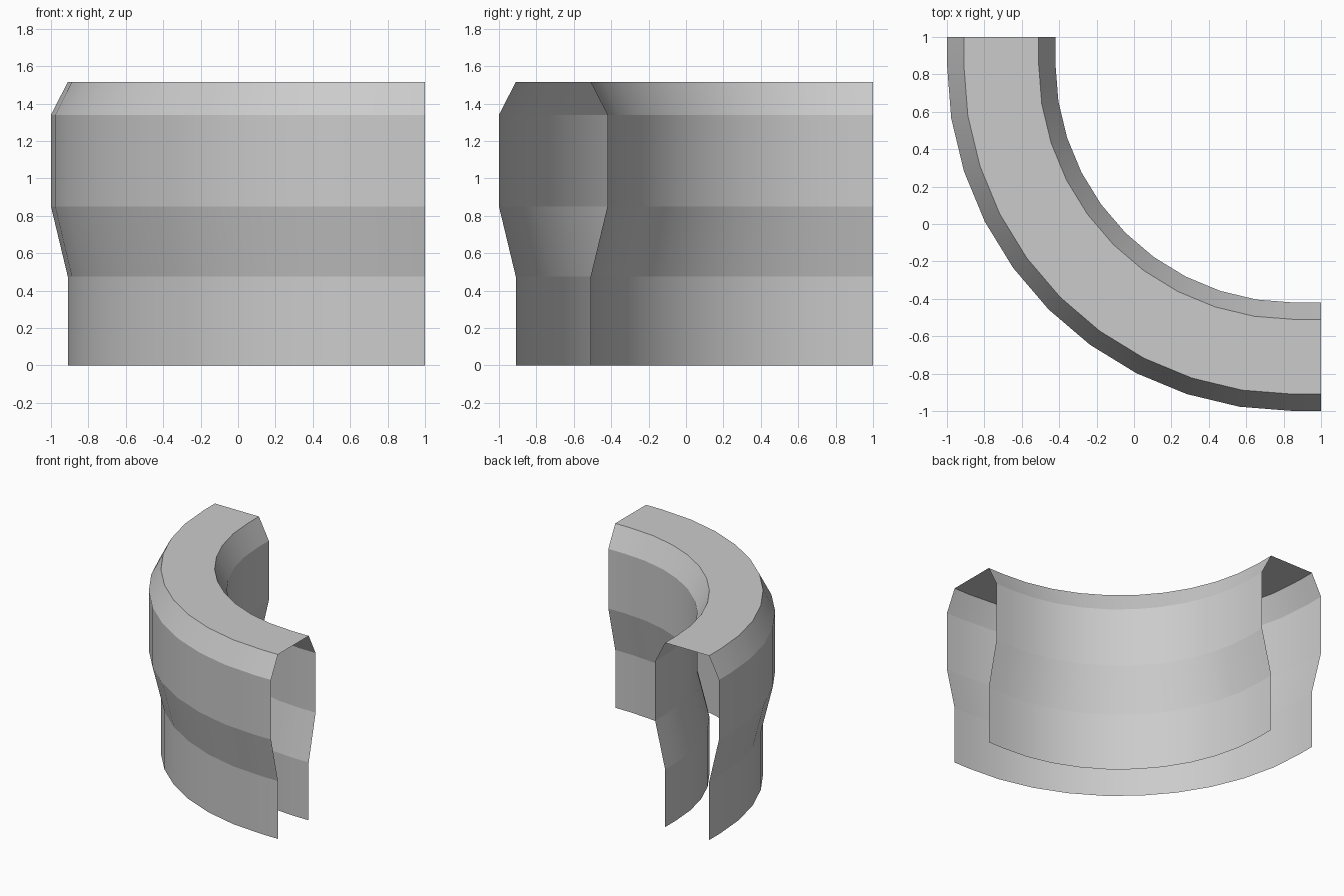
import bpy, bmesh
from math import cos, sin, radians
from mathutils import Vector

cube = bpy.data.objects.get("Cube")
if cube:
    bpy.data.objects.remove(cube, do_unlink=True)

# Plain grey material
grey = bpy.data.materials.new("plain_grey")
grey.use_nodes = True
grey.diffuse_color = (0.6, 0.6, 0.6, 1)
grey.node_tree.nodes["Principled BSDF"].inputs["Base Color"].default_value = (0.6, 0.6, 0.6, 1)

CENTRE = 0.855       # x and y of the bend's centre
STUB = 1 - CENTRE    # short straight run at each end
STEPS = 10

# Open channel profile (radius, height), outer foot over the cap to inner foot
NARROW_OUT, WIDE_OUT = CENTRE + 0.91, CENTRE + 1.0
NARROW_IN, WIDE_IN = CENTRE + 0.51, CENTRE + 0.42
outer = [(NARROW_OUT, 0), (NARROW_OUT, 0.475), (WIDE_OUT, 0.85), (WIDE_OUT, 1.34), (NARROW_OUT, 1.515)]
inner = [(NARROW_IN, 1.515), (WIDE_IN, 1.34), (WIDE_IN, 0.85), (NARROW_IN, 0.475), (NARROW_IN, 0)]
profile = outer + inner

# Stations along the quarter bend: (origin, outward direction)
stations = []
for i in range(STEPS + 1):
    a = radians(90 * i / STEPS)
    stations.append((Vector((CENTRE, CENTRE, 0)), Vector((-cos(a), -sin(a), 0))))
stations.insert(0, (Vector((CENTRE, 1, 0)), Vector((-1, 0, 0))))
stations.append((Vector((1, CENTRE, 0)), Vector((0, -1, 0))))

# Sweep the profile along the stations
bm = bmesh.new()
rows = [[bm.verts.new(o + d * r + Vector((0, 0, z))) for r, z in profile] for o, d in stations]
for a, b in zip(rows, rows[1:]):
    for j in range(len(profile) - 1):
        bm.faces.new((a[j], b[j], b[j + 1], a[j + 1]))

# Smooth around the bend, crisp along each horizontal crease
for f in bm.faces:
    f.smooth = True
for row_a, row_b in zip(rows, rows[1:]):
    for v, w in zip(row_a, row_b):
        bm.edges.get((v, w)).smooth = False

mesh = bpy.data.meshes.new("curved_channel_wall")
bm.to_mesh(mesh)
bm.free()
mesh.materials.append(grey)
wall = bpy.data.objects.new("curved_channel_wall", mesh)
bpy.context.collection.objects.link(wall)
